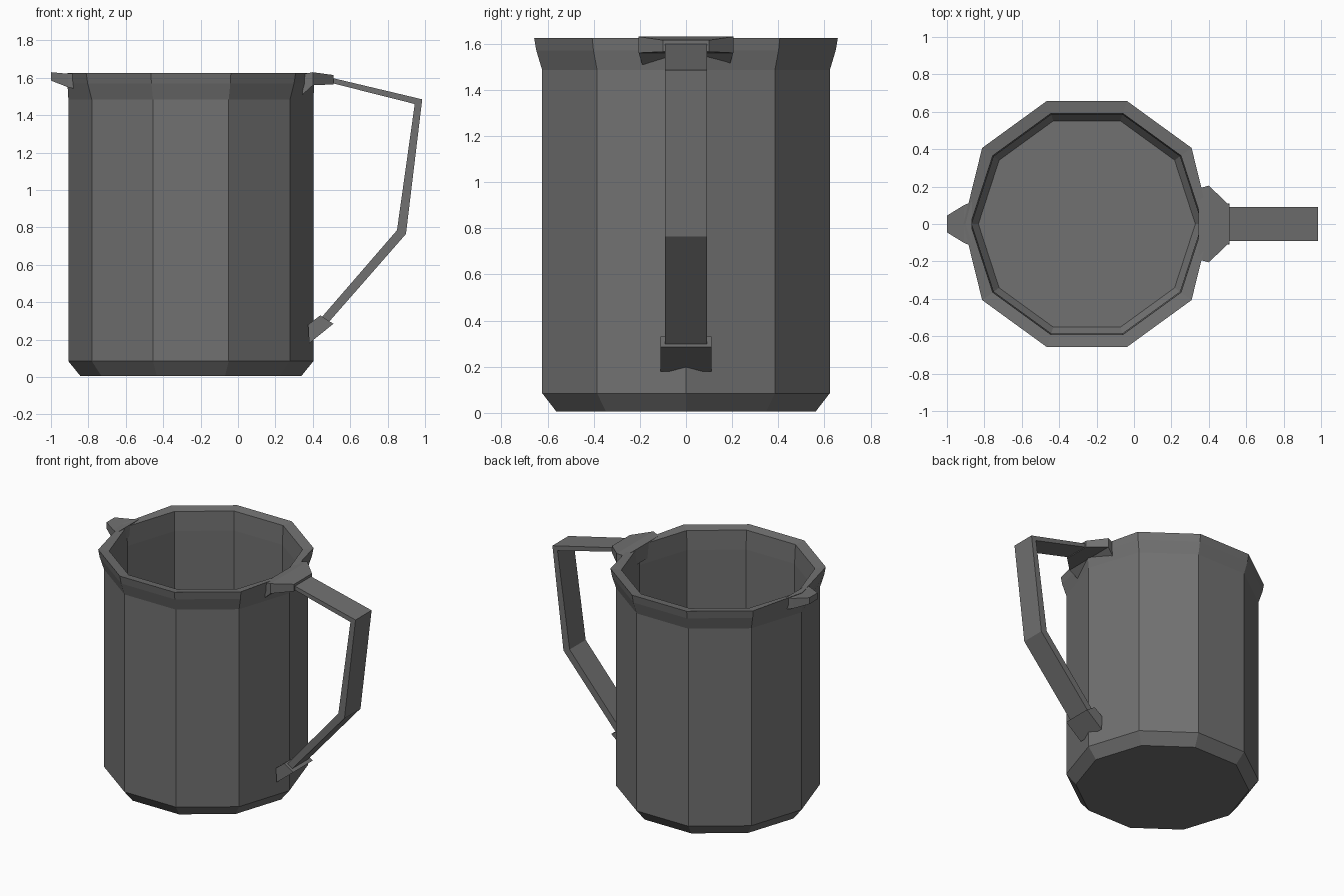
import bpy, bmesh, math

if "Cube" in bpy.data.objects:
    bpy.data.objects.remove(bpy.data.objects["Cube"])

mat = bpy.data.materials.new("dark grey metal")
mat.diffuse_color = (0.165, 0.165, 0.165, 1)
mat.use_nodes = True
mat.node_tree.nodes["Principled BSDF"].inputs["Base Color"].default_value = mat.diffuse_color
CX, N = -0.252, 10


def finish(name, bm):
    bmesh.ops.recalc_face_normals(bm, faces=bm.faces)
    me = bpy.data.meshes.new(name)
    bm.to_mesh(me)
    bm.free()
    me.materials.append(mat)
    ob = bpy.data.objects.new(name, me)
    bpy.context.collection.objects.link(ob)
    return ob


def loft(name, rings, closed_loop=False):
    """Skin a list of equal-length vertex rings and cap both ends."""
    bm = bmesh.new()
    rows = [[bm.verts.new(p) for p in r] for r in rings]
    n = len(rows[0])
    for a, b in zip(rows, rows[1:]):
        for i in range(n):
            j = (i + 1) % n
            bm.faces.new((a[i], a[j], b[j], b[i]))
    bm.faces.new(rows[0][::-1])
    bm.faces.new(rows[-1])
    return finish(name, bm)


def ring(r, z, flare=0.0):
    """Ten-sided ring; the flare skips the handle and spout corners."""
    pts = []
    for i in range(N):
        a = 2 * math.pi * i / N
        rr = r + (0 if i in (0, N // 2) else flare)
        pts.append((CX + rr * math.cos(a), rr * math.sin(a), z))
    return pts


# cup: outside wall up, over the flared rim, down the inside to the floor
loft("jug_body", [ring(0.59, 0.005), ring(0.655, 0.085), ring(0.655, 1.485),
                  ring(0.66, 1.57, 0.022), ring(0.66, 1.625, 0.032),
                  ring(0.622, 1.615), ring(0.615, 1.48), ring(0.615, 0.09),
                  ring(0.58, 0.04)])


def section(x, w, z0, z1):
    return [(x, -w, z0), (x, w, z0), (x, w, z1), (x, -w, z1)]


# small pouring lip
loft("pouring_lip", [section(-0.865, 0.12, 1.54, 1.622),
                     section(-0.91, 0.10, 1.55, 1.622),
                     section(-1.0, 0.045, 1.585, 1.63)])

# upper handle mount
loft("upper_handle_mount", [section(0.345, 0.19, 1.51, 1.62),
                            section(0.40, 0.205, 1.56, 1.63),
                            section(0.51, 0.10, 1.565, 1.615)])


def strap(name, path, w):
    """Loft a strap through (outer, inner) xz pairs."""
    loft(name, [[(o[0], -w, o[1]), (o[0], w, o[1]), (i[0], w, i[1]), (i[0], -w, i[1])]
                for o, i in path])


# bent handle strap
strap("handle", [((0.45, 1.612), (0.45, 1.585)),
                 ((0.985, 1.485), (0.945, 1.46)),
                 ((0.898, 0.765), (0.85, 0.785)),
                 ((0.46, 0.265), (0.43, 0.30))], 0.09)

# lower handle mount
strap("lower_handle_mount", [((0.38, 0.18), (0.375, 0.28)),
                             ((0.51, 0.285), (0.44, 0.33))], 0.11)
